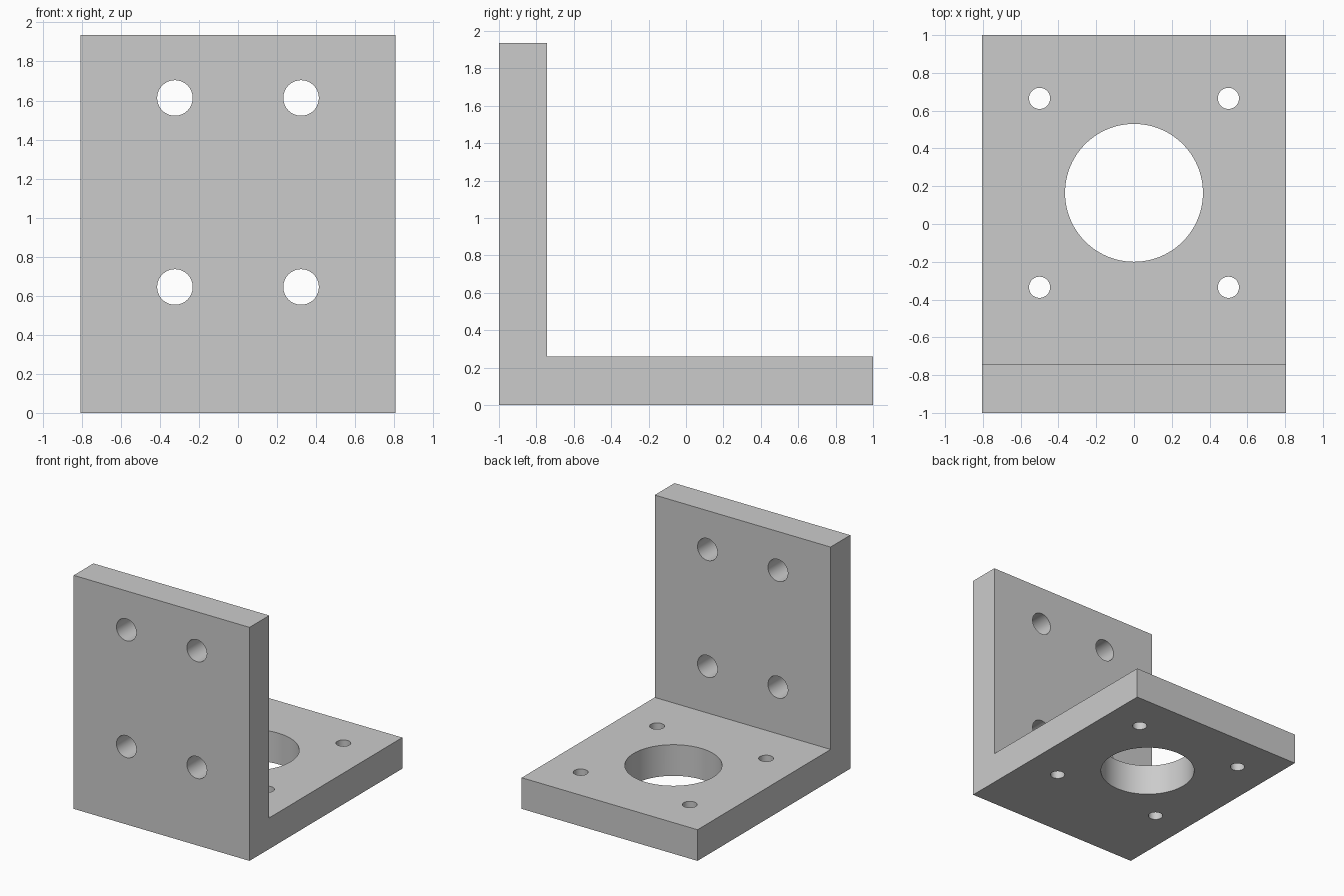
import bpy
import bmesh
from math import radians
from mathutils import Matrix, Vector

cube = bpy.data.objects.get("Cube")
if cube:
    bpy.data.objects.remove(cube, do_unlink=True)

HALF_W, HEIGHT, THICK = 0.806, 1.935, 0.258

grey = bpy.data.materials.new("light grey")
grey.use_nodes = True
colour = (0.6, 0.6, 0.6, 1)
grey.diffuse_color = colour
grey.node_tree.nodes["Principled BSDF"].inputs["Base Color"].default_value = colour


def make_object(name, bm):
    bmesh.ops.recalc_face_normals(bm, faces=bm.faces)
    mesh = bpy.data.meshes.new(name)
    bm.to_mesh(mesh)
    bm.free()
    obj = bpy.data.objects.new(name, mesh)
    mesh.materials.append(grey)
    bpy.context.collection.objects.link(obj)
    return obj


def add_drill(bm, centre, radius, turn=0, sides=64):
    matrix = Matrix.Translation(centre) @ Matrix.Rotation(radians(turn), 4, 'X')
    bmesh.ops.create_cone(bm, cap_ends=True, segments=sides, radius1=radius,
                          radius2=radius, depth=THICK * 1.5, matrix=matrix)


# L-shaped body extruded across the width
bm = bmesh.new()
profile = [(-1, 0), (1, 0), (1, THICK), (THICK - 1, THICK),
           (THICK - 1, HEIGHT), (-1, HEIGHT)]
face = bm.faces.new([bm.verts.new((-HALF_W, y, z)) for y, z in profile])
extruded = bmesh.ops.extrude_face_region(bm, geom=[face])
moved = [v for v in extruded["geom"] if isinstance(v, bmesh.types.BMVert)]
bmesh.ops.translate(bm, verts=moved, vec=Vector((2 * HALF_W, 0, 0)))
bracket = make_object("angle_bracket", bm)

# Drills for the bore, base holes and wall holes
bm = bmesh.new()
bore_y = 0.165
add_drill(bm, (0, bore_y, THICK / 2), 0.365, sides=96)
for side in (-1, 1):
    for row in (-0.5, 0.5):
        add_drill(bm, (side * 0.5, bore_y + row, THICK / 2), 0.056)
    for z in (0.645, 1.613):
        add_drill(bm, (side * 0.323, THICK / 2 - 1, z), 0.091, turn=90)
drills = make_object("hole_cutters", bm)
drills.hide_render = True

# Cut the holes, then discard the drills
cut = bracket.modifiers.new("holes", 'BOOLEAN')
cut.operation = 'DIFFERENCE'
cut.solver = 'EXACT'
cut.object = drills
bpy.ops.object.select_all(action='DESELECT')
bracket.select_set(True)
bpy.context.view_layer.objects.active = bracket
bpy.ops.object.modifier_apply(modifier=cut.name)
bpy.data.objects.remove(drills, do_unlink=True)

bpy.ops.object.shade_smooth_by_angle(angle=radians(30))
